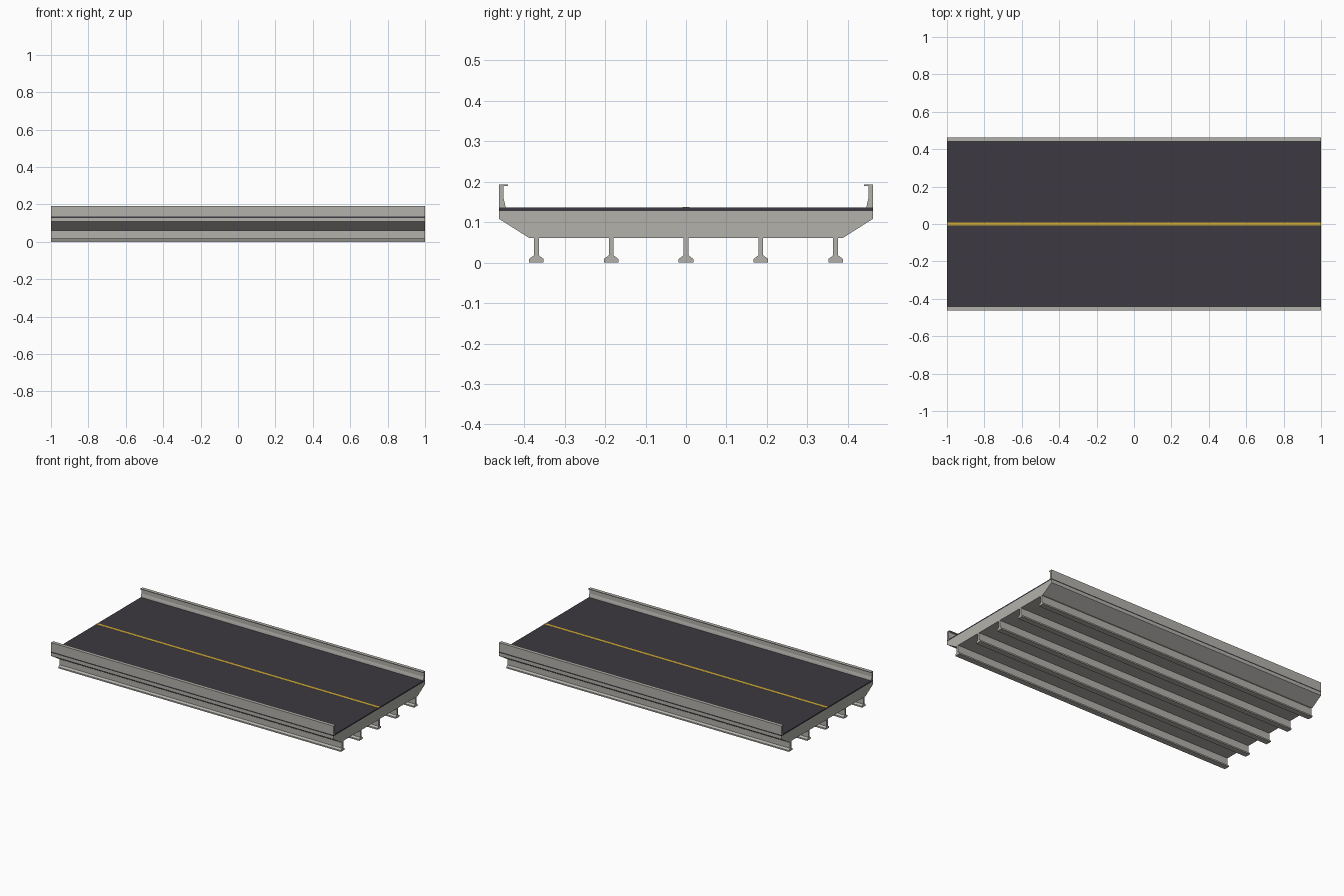
import bpy
import bmesh

LENGTH = 2.0

if "Cube" in bpy.data.objects:
    bpy.data.objects.remove(bpy.data.objects["Cube"], do_unlink=True)


def make_material(name, color):
    mat = bpy.data.materials.new(name)
    mat.use_nodes = True
    mat.diffuse_color = (*color, 1)
    mat.node_tree.nodes["Principled BSDF"].inputs["Base Color"].default_value = (*color, 1)
    return mat


concrete = make_material("concrete grey", (0.45, 0.44, 0.41))
asphalt = make_material("dark asphalt", (0.045, 0.042, 0.052))
yellow = make_material("line yellow", (0.62, 0.40, 0.04))


def mirrored(half):
    """Complete a half section, listed from bottom to top, across y = 0."""
    return half + [(-y, z) for y, z in reversed(half)]


def extrude_section(name, section, mat, offset=0.0, flip=1):
    """Sweep a (y, z) cross-section along the whole span."""
    bm = bmesh.new()
    verts = [bm.verts.new((-LENGTH / 2, flip * y + offset, z)) for y, z in section]
    face = bm.faces.new(verts)
    swept = bmesh.ops.extrude_face_region(bm, geom=[face])
    moved = [v for v in swept["geom"] if isinstance(v, bmesh.types.BMVert)]
    bmesh.ops.translate(bm, verts=moved, vec=(LENGTH, 0, 0))
    bmesh.ops.recalc_face_normals(bm, faces=bm.faces)
    mesh = bpy.data.meshes.new(name)
    bm.to_mesh(mesh)
    bm.free()
    mesh.materials.append(mat)
    obj = bpy.data.objects.new(name, mesh)
    bpy.context.collection.objects.link(obj)
    return obj


# Deck slab with sloped undersides at the edges
extrude_section("deck_slab", mirrored([(0.388, 0.061), (0.462, 0.108), (0.462, 0.128)]), concrete)

# Road surface and centre line
extrude_section("road_surface", mirrored([(0.462, 0.128), (0.462, 0.136)]), asphalt)
extrude_section("centre_line", mirrored([(0.009, 0.135), (0.009, 0.137)]), yellow)

# Side barriers with a flared foot and an inward lip
barrier = [(0.462, 0.136), (0.462, 0.193), (0.440, 0.193), (0.440, 0.189),
           (0.451, 0.189), (0.451, 0.158), (0.448, 0.147), (0.446, 0.136)]
for side, flip in (("left_barrier", 1), ("right_barrier", -1)):
    # the span runs along x, so the front edge is at -y
    name = "back_barrier" if flip == 1 else "front_barrier"
    extrude_section(name, barrier, concrete, flip=flip)

# Girders under the deck
girder = mirrored([(0.018, 0), (0.018, 0.009), (0.006, 0.018), (0.006, 0.062)])
for i in range(5):
    extrude_section(f"girder_{i + 1}", girder, concrete, offset=(i - 2) * 0.185)
